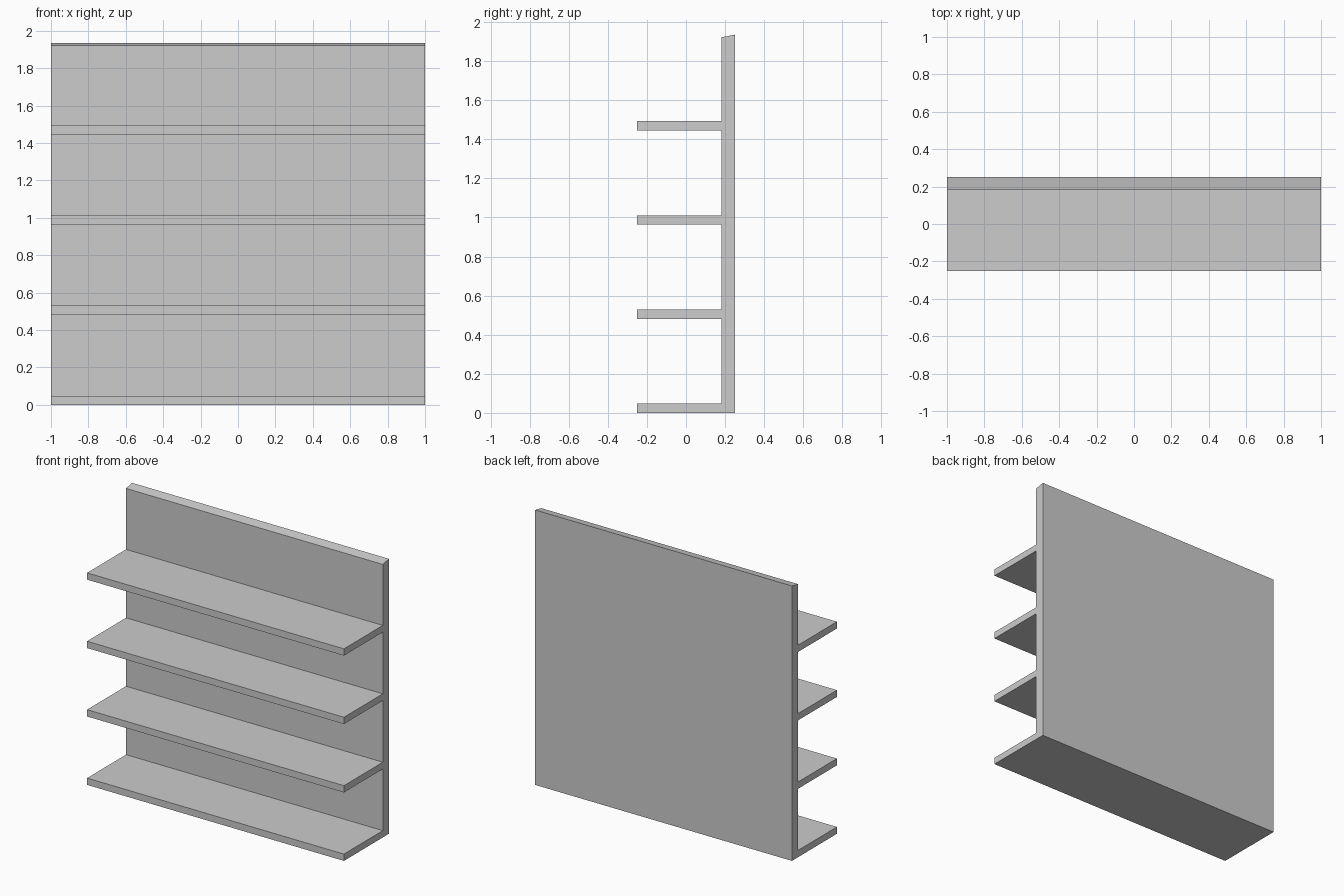
import bpy
import bmesh

if "Cube" in bpy.data.objects:
    bpy.data.objects.remove(bpy.data.objects["Cube"])

grey = bpy.data.materials.new("light grey")
grey.diffuse_color = (0.604, 0.604, 0.604, 1)
grey.use_nodes = True
grey.node_tree.nodes["Principled BSDF"].inputs["Base Color"].default_value = grey.diffuse_color

HALF_WIDTH = 1.0
FRONT, PANEL, BACK = -0.25, 0.182, 0.25
SHELF_PITCH, SHELF_THICKNESS = 0.4815, 0.048

# Side profile (y, z): back panel with a slightly sloped top edge
profile = [(FRONT, 0), (BACK, 0), (BACK, 1.935), (PANEL, 1.922)]

# Shelves, from the top one down
for i in (3, 2, 1, 0):
    low = i * SHELF_PITCH
    high = low + SHELF_THICKNESS
    profile += [(PANEL, high), (FRONT, high)]
    if i:
        profile += [(FRONT, low), (PANEL, low)]

# Extrude the profile across the width
bm = bmesh.new()
end = bm.faces.new([bm.verts.new((-HALF_WIDTH, y, z)) for y, z in profile])
ext = bmesh.ops.extrude_face_region(bm, geom=[end])
moved = [v for v in ext["geom"] if isinstance(v, bmesh.types.BMVert)]
bmesh.ops.translate(bm, verts=moved, vec=(2 * HALF_WIDTH, 0, 0))

# extrude_face_region may drop the starting cap: close any open end
open_edges = [e for e in bm.edges if e.is_boundary]
if open_edges:
    bmesh.ops.holes_fill(bm, edges=open_edges, sides=0)
bmesh.ops.recalc_face_normals(bm, faces=bm.faces)

mesh = bpy.data.meshes.new("shelf_unit")
bm.to_mesh(mesh)
bm.free()
mesh.materials.append(grey)
bpy.context.collection.objects.link(bpy.data.objects.new("shelf_unit", mesh))
